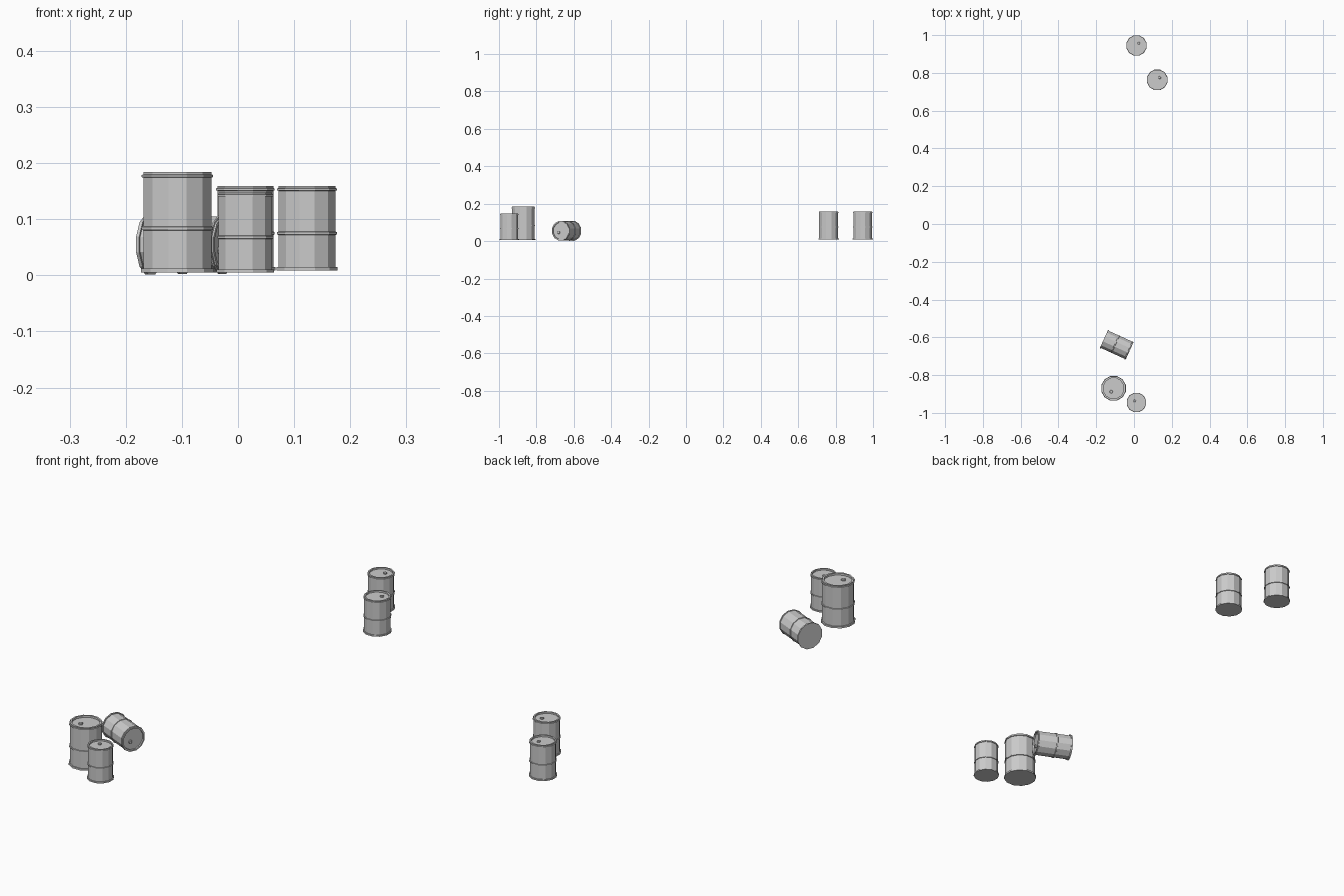
import bpy, bmesh, math
from mathutils import Matrix, Vector

if "Cube" in bpy.data.objects:
    bpy.data.objects.remove(bpy.data.objects["Cube"])

SIDES = 12


def lathe(bm, profile, sides, centre=(0, 0), phase=0.0):
    """Revolve (radius, z) points; both ends are capped."""
    rings = []
    for r, z in profile:
        ring = []
        for i in range(sides):
            a = phase + 2 * math.pi * i / sides
            ring.append(bm.verts.new((centre[0] + r * math.cos(a),
                                      centre[1] + r * math.sin(a), z)))
        rings.append(ring)
    for lo, hi in zip(rings, rings[1:]):
        for i in range(sides):
            j = (i + 1) % sides
            bm.faces.new((lo[i], lo[j], hi[j], hi[i]))
    bm.faces.new(rings[0][::-1])
    bm.faces.new(rings[-1])


def barrel(name, radius, height, matrix, cap):
    R, H = radius, height
    body, ring, inner = 0.93 * R, 0.975 * R, 0.82 * R
    bm = bmesh.new()
    # body with bottom flange, middle hoop, top hoop and recessed lid
    lathe(bm, [
        (R, 0), (R, 0.04 * H), (body, 0.04 * H),
        (body, 0.42 * H), (ring, 0.425 * H), (ring, 0.455 * H), (body, 0.46 * H),
        (body, 0.945 * H), (ring, 0.95 * H), (ring, 0.972 * H), (body, 0.977 * H),
        (body, H), (inner, H), (inner, 0.955 * H),
    ], SIDES, phase=math.radians(15))
    # bung cap on the lid
    c = 0.13 * R
    lathe(bm, [(c, 0.95 * H), (c, 0.985 * H), (0.8 * c, 0.992 * H)], 8, cap)
    mesh = bpy.data.meshes.new(name)
    bm.to_mesh(mesh)
    bm.free()
    obj = bpy.data.objects.new(name, mesh)
    obj.matrix_world = matrix
    bpy.context.collection.objects.link(obj)


# standing barrels
T = Matrix.Translation
barrel("rear_barrel", 0.0555, 0.150, T((0.013, 0.945, 0.009)), (0.012, 0.012))
barrel("rear_side_barrel", 0.0565, 0.150, T((0.123, 0.763, 0.009)), (0.013, 0.012))
barrel("large_barrel", 0.0675, 0.179, T((-0.108, -0.870, 0.005)), (-0.013, -0.018))
barrel("small_barrel", 0.053, 0.143, T((0.013, -0.945, 0.005)), (-0.010, 0.009))

# barrel lying on its side, lid turned towards the front right
R, H = 0.0555, 0.150
ang = math.radians(-24.5)
axis = Vector((math.cos(ang), math.sin(ang), 0))
side = Vector((-math.sin(ang), math.cos(ang), 0))
up = axis.cross(side)
rot = Matrix((side, up, axis)).transposed().to_4x4()
start = Vector((-0.091, -0.640, 0.055)) - axis * H / 2
barrel("fallen_barrel", R, H, T(start) @ rot, (-0.012, -0.010))
